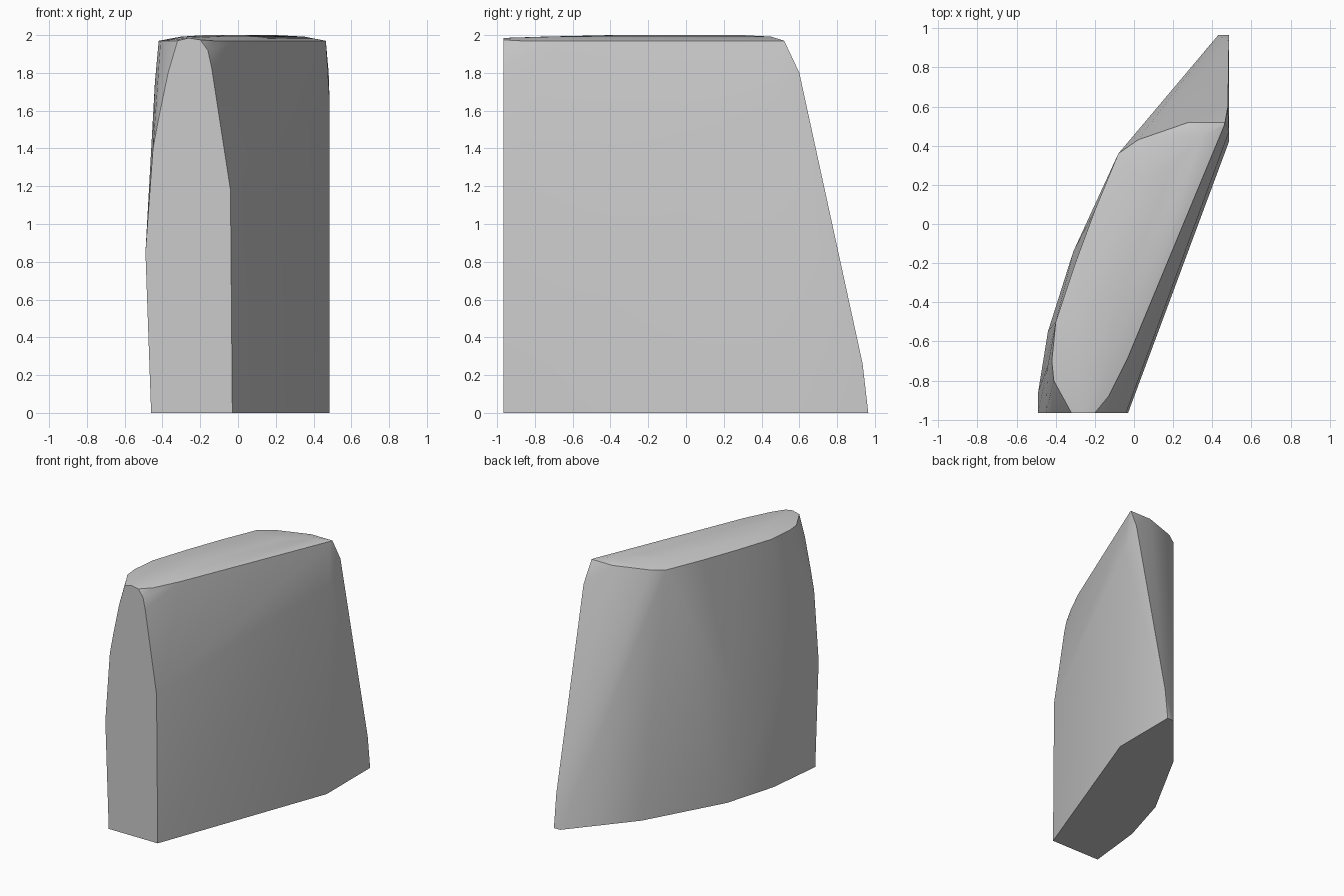
import bpy, bmesh, math

# Remove the default object
default_cube = bpy.data.objects.get("Cube")
if default_cube:
    bpy.data.objects.remove(default_cube, do_unlink=True)

FRONT, BACK = -0.965, 0.965


def level(z, outline):
    """Horizontal section: (x, y) points placed at one height."""
    return [(x, y, z) for x, y in outline]


def front_section(profile):
    """Upright section: (x, z) points placed on the flat front end."""
    return [(x, FRONT, z) for x, z in profile]


def hull_object(name, points, material):
    """Wrap all section points in one convex skin."""
    bm = bmesh.new()
    for point in points:
        bm.verts.new(point)
    result = bmesh.ops.convex_hull(bm, input=bm.verts[:])
    unused = set(result["geom_interior"]) | set(result["geom_unused"])
    loose = [v for v in bm.verts if v in unused or not v.link_faces]
    bmesh.ops.delete(bm, geom=loose, context="VERTS")
    bmesh.ops.dissolve_limit(bm, angle_limit=math.radians(0.5),
                             verts=bm.verts[:], edges=bm.edges[:])
    bmesh.ops.recalc_face_normals(bm, faces=bm.faces[:])
    mesh = bpy.data.meshes.new(name)
    bm.to_mesh(mesh)
    bm.free()
    mesh.materials.append(material)
    obj = bpy.data.objects.new(name, mesh)
    bpy.context.collection.objects.link(obj)
    return obj


# Plain grey material
grey = bpy.data.materials.new("plain_grey")
grey.use_nodes = True
colour = (0.6, 0.6, 0.6, 1)
grey.diffuse_color = colour
for node in grey.node_tree.nodes:
    if node.type == "BSDF_PRINCIPLED":
        node.inputs["Base Color"].default_value = colour

# Flat underside
base = level(0, [(-.46, FRONT), (-.03, FRONT), (.485, .42), (.485, BACK),
                 (.43, BACK), (.04, .5), (-.29, -.1), (-.41, -.51)])

# Bulging left flank
flank = level(.85, [(-.49, -.86), (-.44, -.55), (-.31, -.14)])
flank += level(1.75, [(-.44, -.72)])

# Leaning rear edge
rear = level(.26, [(.485, .935)])
rear += level(1.65, [(.485, .47)])
rear += level(1.8, [(.48, .6)])

# Flat front end with a narrowing top
front = front_section([(-.49, .85), (-.45, 1.4), (-.42, 1.56), (-.37, 1.8),
                       (-.32, 1.97), (-.26, 1.985), (-.2, 1.975),
                       (-.16, 1.92), (-.14, 1.83), (-.1, 1.57), (-.04, 1.18)])

# Rim around the top
rim = level(1.97, [(-.13, -.88), (-.03, -.68), (.46, .5), (.465, .52),
                   (.28, .52), (.02, .43), (-.08, .36), (-.2, .07),
                   (-.3, -.2), (-.4, -.5), (-.42, -.7), (-.41, -.8)])

# Shallow crown
crown = level(1.992, [(-.28, -.75), (-.13, -.7), (-.3, -.45), (.35, .45)])
crown += level(2, [(-.18, -.4), (-.06, -.35), (.02, .25), (.2, .3)])

body = hull_object("wedge_body", base + flank + rear + front + rim + crown, grey)

# Smooth shading that keeps the main edges crisp
bpy.ops.object.select_all(action="DESELECT")
body.select_set(True)
bpy.context.view_layer.objects.active = body
bpy.ops.object.shade_smooth_by_angle(angle=math.radians(30))
